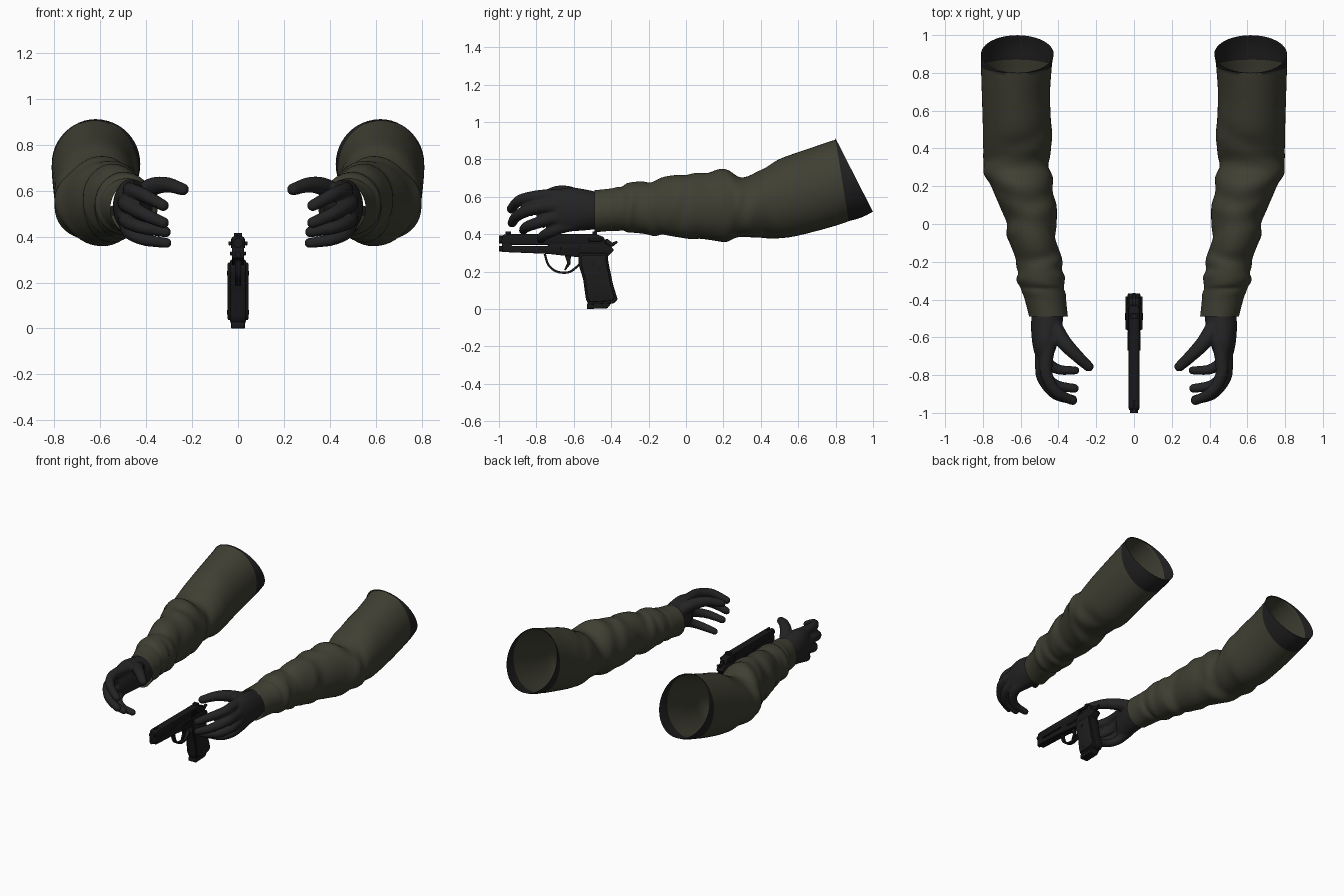
import bpy, bmesh, math
from mathutils import Vector, Matrix

cube = bpy.data.objects.get("Cube")
if cube:
    bpy.data.objects.remove(cube, do_unlink=True)


def material(name, red, green, blue, roughness=0.8):
    mat = bpy.data.materials.new(name)
    mat.use_nodes = True
    shader = mat.node_tree.nodes["Principled BSDF"]
    mat.diffuse_color = (red, green, blue, 1)
    shader.inputs["Base Color"].default_value = (red, green, blue, 1)
    shader.inputs["Roughness"].default_value = roughness
    return mat


OLIVE = material("olive cloth", .05, .05, .033)
BAND = material("dark cloth band", .014, .014, .015)
GLOVE = material("black glove", .017, .017, .018)
STEEL = material("black steel", .009, .009, .01)
GRIP = material("grip black", .012, .012, .012)


def make_object(name, bm, materials, smooth_angle):
    """Finish a bmesh as an object with sharp edges above the given angle."""
    mesh = bpy.data.meshes.new(name)
    bm.to_mesh(mesh)
    bm.free()
    for mat in materials:
        mesh.materials.append(mat)
    for face in mesh.polygons:
        face.use_smooth = True
    mesh.set_sharp_from_angle(angle=math.radians(smooth_angle))
    obj = bpy.data.objects.new(name, mesh)
    bpy.context.collection.objects.link(obj)
    return obj


def resample(rows, steps):
    """Catmull-Rom interpolation through rows of numbers."""
    rows = [Vector(row) for row in rows]
    result = []
    for i in range(len(rows) - 1):
        before, start = rows[max(i - 1, 0)], rows[i]
        end, after = rows[i + 1], rows[min(i + 2, len(rows) - 1)]
        for k in range(steps):
            t = k / steps
            result.append(start + t / 2 * (end - before
                          + t * (2 * before - 5 * start + 4 * end - after
                          + t * (3 * (start - end) + after - before))))
    return result + [rows[-1]]


def loft(bm, rows, side, shape=None, capped=False, segments=48):
    """Skin ellipses given as y, x low, x high, z low, z high."""
    rings = []
    for y, x_low, x_high, z_low, z_high in rows:
        ring = []
        for k in range(segments):
            a = math.tau * k / segments
            bulge, shift = shape(y, a) if shape else (0, 0)
            half_x, half_z = (x_high - x_low) / 2, (z_high - z_low) / 2
            x = (x_low + x_high) / 2 + (half_x + bulge) * math.cos(a)
            up = (half_z + bulge) * math.sin(a)
            ring.append(bm.verts.new((side * x, y + shift * up, (z_low + z_high) / 2 + up)))
        rings.append(ring)
    bands = []
    for low, high in zip(rings, rings[1:]):
        bands.append([bm.faces.new((low[k], low[k - 1], high[k - 1], high[k]))
                      for k in range(segments)])
    if capped:
        bm.faces.new(rings[0])
        bm.faces.new(rings[-1])
    bmesh.ops.recalc_face_normals(bm, faces=bm.faces)
    return bands


# Sleeve outline from cuff to upper arm
SLEEVE = [(-.49, .35, .555, .41, .635), (-.36, .365, .59, .42, .65),
          (-.31, .37, .615, .41, .675), (-.2, .38, .625, .4, .68),
          (-.1, .41, .655, .39, .71), (.05, .41, .695, .375, .72),
          (.2, .43, .755, .365, .75), (.3, .445, .80, .38, .70),
          (.4, .44, .80, .385, .745), (.5, .435, .80, .375, .80),
          (.67, .445, .805, .415, .855), (.835, .435, .81, .47, .905),
          (.9, .425, .81, .52, .91)]
BAND_START = .83
# Cloth folds: position, slant, direction of slant, height, width
FOLDS = [(-.35, .01, 0, .014, .025), (-.27, .02, 2, .016, .03),
         (-.18, .04, 4, .016, .035), (-.07, .06, 1, .016, .045),
         (.06, .07, 3, .014, .05), (.17, .08, 5, .014, .05),
         (.28, .05, 1.5, .02, .045), (.42, .09, 3.5, .012, .06)]


def cloth(y, angle):
    bulge = 0
    for place, slant, direction, height, width in FOLDS:
        u = (y - place - slant * math.cos(angle - direction)) / width
        strength = .6 + .4 * math.sin(angle * 2 + direction)
        bulge -= height * strength * u * math.exp(-u * u)
    if y < BAND_START:
        tilt = -.16 * max(0, (y - .45) / .385)
    else:
        tilt = -.16 - .35 * min(1, (y - .835) / .065)
    return bulge, tilt


def build_sleeve(side, label):
    bm = bmesh.new()
    rows = resample(SLEEVE, 7)
    bands = loft(bm, rows, side, cloth)
    for row, faces in zip(rows, bands):
        for face in faces:
            face.material_index = int(row[0] > BAND_START)
    make_object(label + "_sleeve", bm, [OLIVE, BAND], 80)


# Glove palm outline and digit paths (x, y, z, radius)
PALM = [(-.45, .37, .54, .43, .62), (-.54, .38, .545, .42, .64),
        (-.62, .40, .54, .415, .65), (-.69, .425, .525, .42, .635),
        (-.73, .45, .50, .46, .61)]
DIGITS = [
    [(.45, -.62, .605, .042), (.465, -.73, .605, .037), (.46, -.81, .6, .034),
     (.41, -.89, .58, .031), (.325, -.935, .535, .026)],
    [(.48, -.62, .55, .042), (.49, -.73, .55, .037), (.48, -.82, .535, .034),
     (.415, -.9, .5, .031), (.325, -.93, .46, .026)],
    [(.49, -.62, .50, .04), (.49, -.70, .49, .036), (.48, -.78, .465, .033),
     (.42, -.85, .44, .03), (.315, -.87, .42, .025)],
    [(.48, -.60, .455, .038), (.48, -.67, .435, .034), (.46, -.73, .41, .031),
     (.40, -.77, .385, .028), (.31, -.775, .372, .023)],
    [(.43, -.53, .575, .045), (.375, -.62, .615, .042), (.31, -.69, .625, .035),
     (.24, -.755, .605, .028)]]


def build_glove(side, label):
    bm = bmesh.new()
    loft(bm, resample(PALM, 4), side, capped=True, segments=28)
    for path in DIGITS:
        for x, y, z, radius in resample(path, 9):
            bmesh.ops.create_icosphere(bm, subdivisions=2, radius=radius,
                                       matrix=Matrix.Translation((side * x, y, z)))
    glove = make_object(label + "_glove", bm, [GLOVE], 180)
    skin = glove.modifiers.new("Skin", "REMESH")
    skin.mode = "VOXEL"
    skin.voxel_size = .008
    skin.use_smooth_shade = True
    soften = glove.modifiers.new("Soften", "SMOOTH")
    soften.iterations = 4


for side, label in ((1, "left"), (-1, "right")):
    build_sleeve(side, label)
    build_glove(side, label)


# Pistol helpers: flat side profiles (y, z) given thickness across x
def plate(name, profile, half_width, mat=STEEL, bevel=.006, x=0):
    bm = bmesh.new()
    face = bm.faces.new([bm.verts.new((x - half_width, y, z)) for y, z in profile])
    grown = bmesh.ops.extrude_face_region(bm, geom=[face])
    moved = [v for v in grown["geom"] if isinstance(v, bmesh.types.BMVert)]
    bmesh.ops.translate(bm, verts=moved, vec=(2 * half_width, 0, 0))
    bmesh.ops.recalc_face_normals(bm, faces=bm.faces)
    if bevel:
        bmesh.ops.bevel(bm, geom=bm.edges[:], offset=bevel, segments=2,
                        affect="EDGES", profile=.5, clamp_overlap=True)
    return make_object(name, bm, [mat], 35)


def box(name, y0, y1, z0, z1, half_width, x=0, mat=STEEL, bevel=.002):
    return plate(name, [(y0, z0), (y1, z0), (y1, z1), (y0, z1)], half_width, mat, bevel, x)


def rod(name, center, radius, depth, axis):
    bm = bmesh.new()
    turn = Matrix.Rotation(math.pi / 2, 4, "X" if axis == "Y" else "Y")
    bmesh.ops.create_cone(bm, cap_ends=True, segments=20, radius1=radius, radius2=radius,
                          depth=depth, matrix=Matrix.Translation(center) @ turn)
    return make_object(name, bm, [STEEL], 40)


# Slide, barrel and sights
plate("slide", [(-.985, .343), (-.47, .343), (-.425, .35), (-.44, .385), (-.48, .4),
                (-.97, .4), (-.985, .39)], .028, bevel=.008)
rod("barrel", (0, -.95, .372), .021, .1, "Y")
rod("recoil_rod", (0, -.95, .322), .014, .1, "Y")
box("front_sight", -.965, -.935, .395, .415, .005)
box("rear_sight", -.5, -.475, .395, .415, .018)
for side, label in ((1, "left"), (-1, "right")):
    box(label + "_safety_lever", -.52, -.45, .362, .378, .006, side * .036)
    for k in range(6):
        y = -.575 + k * .011
        box(label + "_slide_rib", y, y + .005, .35, .39, .002, side * .028, bevel=0)

# Frame with slim gap below the slide
plate("frame", [(-.985, .305), (-.74, .295), (-.56, .275), (-.43, .27), (-.385, .315),
                (-.40, .335), (-.44, .355), (-.73, .355), (-.74, .337), (-.93, .337),
                (-.94, .355), (-.985, .355)], .027, bevel=.004)
plate("hammer", [(-.44, .335), (-.39, .335), (-.365, .355), (-.37, .365), (-.395, .355),
                 (-.42, .375), (-.44, .37)], .009, bevel=.002)

# Grip core, side panels and magazine base
GRIP_SHAPE = [(-.575, .3), (-.42, .3), (-.415, .25), (-.39, .13), (-.365, .05),
              (-.385, .03), (-.52, .022), (-.535, .05), (-.55, .16), (-.575, .24)]
plate("grip_core", GRIP_SHAPE, .034, bevel=.008)
PANEL = [(-.475 + (y + .475) * .85, .165 + (z - .165) * .9) for y, z in GRIP_SHAPE]
for side, label in ((1, "left"), (-1, "right")):
    plate(label + "_grip_panel", PANEL, .009, GRIP, .005, side * .036)
    for z in (.07, .24):
        rod(label + "_grip_screw", (side * .044, -.475 - z * .1, z), .01, .006, "X")
    box(label + "_slide_stop", -.67, -.57, .318, .334, .004, side * .03)
plate("magazine_base", [(-.53, 0), (-.42, .004), (-.40, .03), (-.53, .03)], .03, bevel=.004)

# Trigger and guard
plate("trigger", [(-.65, .29), (-.615, .29), (-.618, .24), (-.645, .205), (-.652, .21),
                  (-.635, .245)], .008, bevel=.002)
guard_path = resample([(-.755, .295), (-.735, .235), (-.69, .2), (-.63, .196),
                       (-.59, .22), (-.56, .25)], 5)
outline = []
for i, point in enumerate(guard_path):
    along = guard_path[min(i + 1, len(guard_path) - 1)] - guard_path[max(i - 1, 0)]
    outline.append((point, Vector((-along.y, along.x)).normalized() * .006))
plate("trigger_guard", [p + n for p, n in outline] + [p - n for p, n in reversed(outline)],
      .014, bevel=0)
